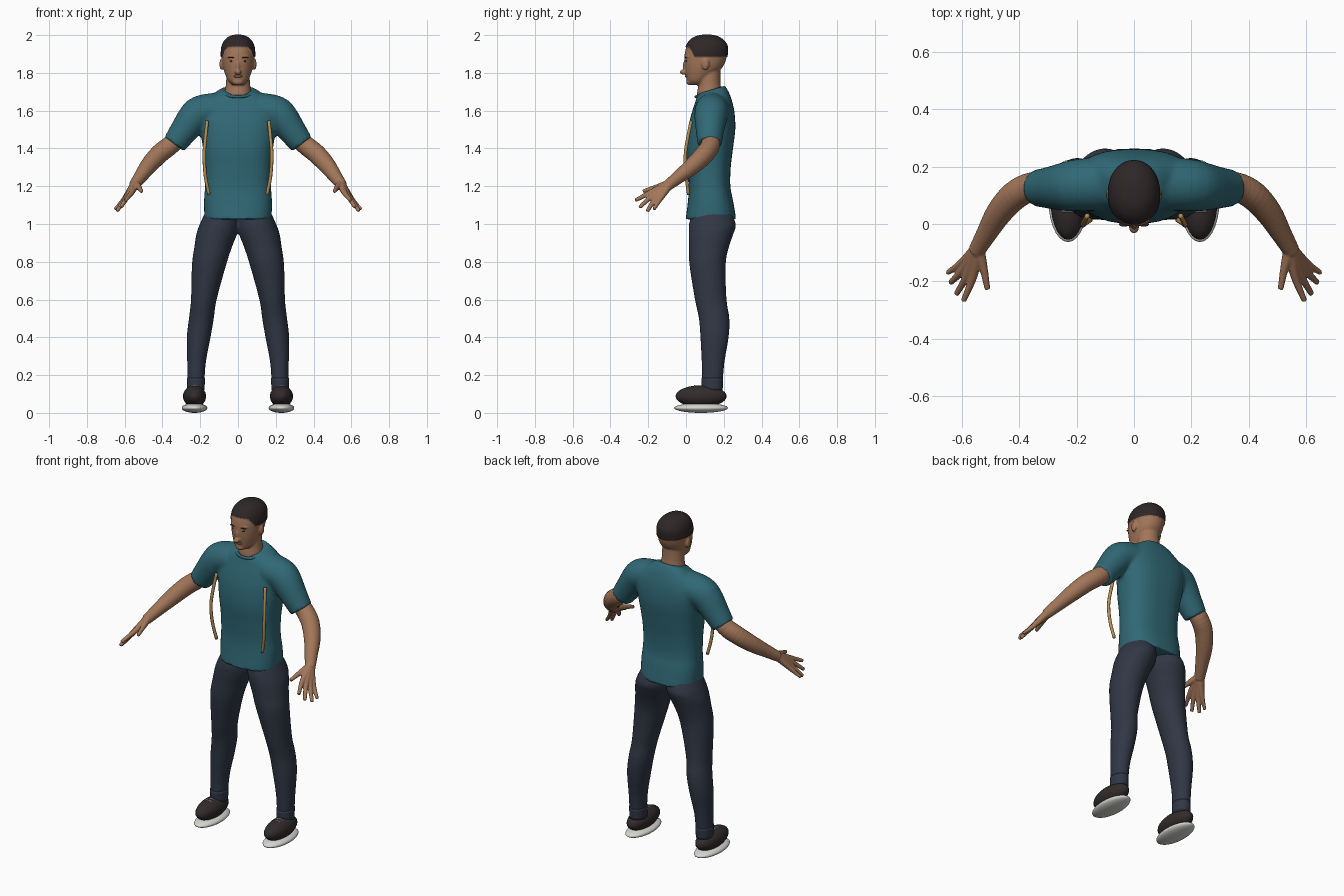
import bpy, bmesh, math
from mathutils import Vector, Matrix

cube = bpy.data.objects.get("Cube")
if cube:
    bpy.data.objects.remove(cube, do_unlink=True)


def material(name, r, g, b):
    m = bpy.data.materials.new(name)
    m.use_nodes = True
    m.diffuse_color = (r, g, b, 1)
    node = m.node_tree.nodes["Principled BSDF"]
    node.inputs["Base Color"].default_value = (r, g, b, 1)
    node.inputs["Roughness"].default_value = 0.8
    return m


SKIN = material("brown skin", 0.36, 0.18, 0.10)
LIP = material("lip brown", 0.25, 0.11, 0.07)
HAIR = material("dark hair", 0.028, 0.02, 0.021)
SHIRT = material("teal cloth", 0.03, 0.14, 0.18)
DENIM = material("navy cloth", 0.03, 0.038, 0.058)
SHOE = material("dark leather", 0.033, 0.024, 0.025)
SOLE = material("pale rubber", 0.68, 0.68, 0.64)
STRAP = material("tan strap", 0.45, 0.27, 0.09)
SIDES = (("left", 1), ("right", -1))


def spline(points, steps=4):
    """Smooth interpolation through tuples of any length."""
    out = []
    for i in range(len(points) - 1):
        p0, p1, p2 = points[max(i - 1, 0)], points[i], points[i + 1]
        p3 = points[min(i + 2, len(points) - 1)]
        for k in range(steps):
            t = k / steps
            out.append(tuple(
                b + t * ((c - a) + t * ((2 * a - 5 * b + 4 * c - d) + t * (3 * b - a - 3 * c + d))) / 2
                for a, b, c, d in zip(p0, p1, p2, p3)))
    return out + [tuple(points[-1])]


def skin_rings(bm, rings):
    """Bridge a list of vertex-position rings and cap both ends."""
    rows = [[bm.verts.new(p) for p in ring] for ring in rings]
    n = len(rows[0])
    faces = [bm.faces.new((a[i], a[(i + 1) % n], b[(i + 1) % n], b[i]))
             for a, b in zip(rows, rows[1:]) for i in range(n)]
    faces += [bm.faces.new(rows[0][::-1]), bm.faces.new(rows[-1])]
    bmesh.ops.recalc_face_normals(bm, faces=faces)


def loft(bm, sections, side=1, power=2.0, sides=32):
    """Sections are (z, centre x, centre y, radius x, radius y, tilt)."""
    def bend(v):
        return math.copysign(abs(v) ** (2 / power), v)
    rings = []
    for z, cx, cy, rx, ry, tilt in spline(sections):
        ring = []
        for i in range(sides):
            a = math.tau * i / sides
            dy = ry * bend(math.sin(a))
            ring.append((side * (cx + rx * bend(math.cos(a))), cy + dy, z + tilt * dy))
        rings.append(ring)
    skin_rings(bm, rings)


def tube(bm, path, side=1, sides=20):
    """Round limb along (x, y, z, radius) points."""
    pts = spline(path)
    centres = [Vector(p[:3]) for p in pts]
    rings = []
    for i, c in enumerate(centres):
        t = centres[min(i + 1, len(pts) - 1)] - centres[max(i - 1, 0)]
        q = Vector((0, 0, 1)).rotation_difference(t.normalized())
        ring = []
        for k in range(sides):
            a = math.tau * k / sides
            p = c + q @ Vector((math.cos(a), math.sin(a), 0)) * pts[i][3]
            ring.append((side * p.x, p.y, p.z))
        rings.append(ring)
    skin_rings(bm, rings)


def ball(bm, loc, radii):
    bmesh.ops.create_uvsphere(bm, u_segments=28, v_segments=16, radius=1,
                              matrix=Matrix.Translation(loc) @ Matrix.Diagonal((*radii, 1)))


def finish(name, bm, mat, voxel=0, relax=4):
    """Make the object; with a voxel size, fuse its pieces into one skin."""
    mesh = bpy.data.meshes.new(name)
    bm.to_mesh(mesh)
    bm.free()
    obj = bpy.data.objects.new(name, mesh)
    bpy.context.collection.objects.link(obj)
    if voxel:
        remesh = obj.modifiers.new("fuse", "REMESH")
        remesh.mode = "VOXEL"
        remesh.voxel_size = voxel
        smooth = obj.modifiers.new("relax", "SMOOTH")
        smooth.iterations = relax
        bpy.context.view_layer.update()
        graph = bpy.context.evaluated_depsgraph_get()
        baked = bpy.data.meshes.new_from_object(obj.evaluated_get(graph))
        obj.modifiers.clear()
        obj.data = baked
    obj.data.materials.clear()
    obj.data.materials.append(mat)
    for p in obj.data.polygons:
        p.use_smooth = True
    return obj


def egg(name, loc, radii, mat):
    bm = bmesh.new()
    ball(bm, loc, radii)
    return finish(name, bm, mat)


# Shirt: torso and both sleeves fused
bm = bmesh.new()
loft(bm, [(1.025, 0, .132, .178, .134, 0), (1.12, 0, .13, .18, .12, 0),
          (1.2, 0, .125, .175, .11, 0), (1.3, 0, .123, .176, .114, 0),
          (1.4, 0, .125, .186, .124, 0), (1.5, 0, .135, .2, .126, 0),
          (1.58, 0, .143, .212, .115, 0), (1.64, 0, .147, .19, .1, 0),
          (1.685, 0, .142, .135, .085, .15), (1.712, 0, .137, .09, .068, .3)], power=2.5)
for _, s in SIDES:
    tube(bm, [(.12, .14, 1.6, .095), (.2, .135, 1.59, .09), (.24, .13, 1.555, .085),
              (.285, .127, 1.495, .075), (.338, .125, 1.423, .064)], s, 28)
finish("shirt", bm, SHIRT, .009, 5)

# Collar band, high at the nape and low at the throat
bm = bmesh.new()
rows = []
for i in range(48):
    a = math.tau * i / 48
    out = Vector((math.cos(a), math.sin(a), 0))
    mid = Vector((.084 * out.x, .127 + .074 * out.y, 1.698 + .024 * out.y))
    rows.append([bm.verts.new(mid + .008 * (out * math.cos(b) + Vector((0, 0, math.sin(b)))))
                 for b in (math.tau * k / 8 for k in range(8))])
for i, row in enumerate(rows):
    nxt = rows[(i + 1) % 48]
    for k in range(8):
        bm.faces.new((row[k], nxt[k], nxt[(k + 1) % 8], row[(k + 1) % 8]))
bmesh.ops.recalc_face_normals(bm, faces=bm.faces)
finish("collar", bm, SHIRT)

# Trousers: two legs fused at the hips
bm = bmesh.new()
for _, s in SIDES:
    loft(bm, [(1.07, .09, .135, .08, .1, 0), (1.0, .1, .14, .102, .124, 0),
              (.95, .112, .133, .108, .119, 0), (.88, .131, .122, .1, .106, 0),
              (.785, .153, .114, .091, .096, 0), (.6, .181, .131, .068, .084, 0),
              (.5, .194, .149, .066, .081, 0), (.4, .208, .151, .063, .075, 0),
              (.26, .22, .143, .049, .06, 0), (.12, .223, .138, .044, .054, 0)], s)
finish("trousers", bm, DENIM, .009, 4)

# Head and neck fused with the facial forms
bm = bmesh.new()
loft(bm, [(1.737, 0, .06, .03, .04, 0), (1.755, 0, .06, .05, .053, 0),
          (1.78, 0, .07, .063, .069, 0), (1.82, 0, .09, .077, .096, 0),
          (1.86, 0, .1, .084, .109, 0), (1.9, 0, .105, .087, .112, 0),
          (1.94, 0, .11, .083, .107, 0), (1.97, 0, .11, .068, .088, 0),
          (1.99, 0, .11, .043, .057, 0), (1.998, 0, .11, .015, .02, 0)], power=2.1)
loft(bm, [(1.6, 0, .14, .075, .07, 0), (1.68, 0, .127, .072, .069, 0),
          (1.74, 0, .124, .064, .059, 0), (1.82, 0, .122, .06, .06, 0)])
ball(bm, (0, .024, 1.752), (.03, .023, .018))
ball(bm, (0, -.012, 1.804), (.018, .021, .014))
ball(bm, (0, -.004, 1.835), (.01, .013, .032))
ball(bm, (0, .016, 1.885), (.058, .024, .012))
for _, s in SIDES:
    ball(bm, (s * .087, .103, 1.846), (.011, .02, .031))
head = finish("head", bm, SKIN, .005, 4)

# Cropped hair: raised faces above a hairline
head.data.materials.append(HAIR)
raised = set()
for p in head.data.polygons:
    t = min(max((.055 - p.center.y) / .04, 0), 1)
    if p.center.z > 1.886 + .05 * t * t * (3 - 2 * t):
        p.material_index = 1
        raised.update(p.vertices)
lift = {i: head.data.vertices[i].normal * .005 for i in raised}
for i, d in lift.items():
    head.data.vertices[i].co += d

# Face details
egg("lips", (0, .003, 1.782), (.023, .008, .007), LIP)
for label, s in SIDES:
    egg(label + "_eye", (s * .032, .003, 1.862), (.013, .006, .004), HAIR)
    egg(label + "_eyebrow", (s * .034, -.001, 1.881), (.019, .008, .003), HAIR)

WRIST = (.545, -.085, 1.213, .024)
FINGERS = [((.562, -.185, 1.168, .015), (.595, -.268, 1.125, .01)),
           ((.58, -.175, 1.153, .015), (.62, -.245, 1.088, .01)),
           ((.594, -.158, 1.138, .015), (.641, -.205, 1.068, .01)),
           ((.604, -.138, 1.13, .014), (.651, -.17, 1.078, .009)),
           ((.525, -.155, 1.195, .015), (.511, -.228, 1.173, .01))]

for label, s in SIDES:
    # Bare arm with a five-fingered hand
    bm = bmesh.new()
    tube(bm, [(.29, .13, 1.485, .05), (.355, .13, 1.42, .051), (.415, .1, 1.372, .051),
              (.47, .04, 1.312, .046), (.515, -.035, 1.252, .036), (.55, -.095, 1.205, .029)], s, 28)
    for knuckle, tip in FINGERS:
        tube(bm, [WRIST, knuckle, tip], s, 16)
    finish(label + "_arm", bm, SKIN, .0045, 3)

    # Trouser cuff
    bm = bmesh.new()
    loft(bm, [(.12, .223, .138, .046, .056, 0), (.185, .222, .139, .047, .058, 0)], s)
    cuff = finish(label + "_cuff", bm, DENIM)

    # Shoe, sole and laces
    egg(label + "_shoe", (s * .23, .08, .088), (.061, .135, .058), SHOE)
    egg(label + "_sole", (s * .23, .08, .026), (.068, .143, .026), SOLE)
    for n, y in enumerate((.045, .07)):
        bm = bmesh.new()
        tube(bm, [(.208, y, .139, .003), (.23, y, .144, .003), (.252, y, .139, .003)], s, 8)
        finish(f"{label}_lace_{n + 1}", bm, SOLE)

    # Side strap along the chest
    bm = bmesh.new()
    tube(bm, [(.153, .014, 1.155, .009), (.172, .002, 1.25, .009), (.179, -.004, 1.36, .009),
              (.172, .01, 1.46, .009), (.163, .028, 1.545, .009)], s, 10)
    finish(label + "_strap", bm, STRAP)
